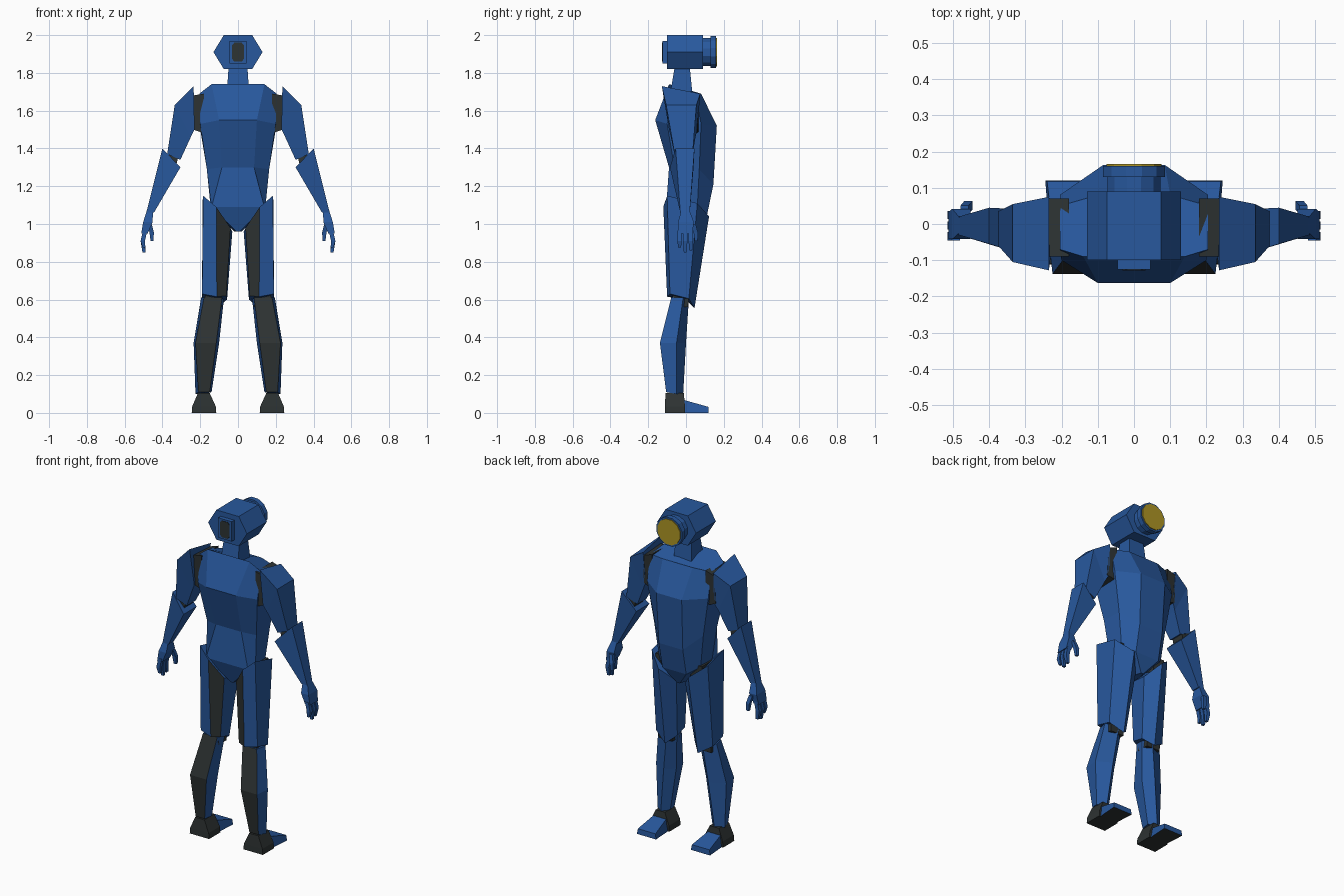
import bpy, bmesh, math
from mathutils import Vector


def mat(name, rgb):
    m = bpy.data.materials.new(name)
    m.diffuse_color = (*rgb, 1)
    return m


BLUE = mat("blue armour", (0.021, 0.098, 0.34))
DARK = mat("dark joint", (0.027, 0.033, 0.033))
YELLOW = mat("yellow lens", (0.42, 0.30, 0.018))


def loft(name, rings, mats=(BLUE,), dark_sides=(), dark_sole=False):
    """Skin equal-length rings of points, cap both ends, flat faces."""
    bm = bmesh.new()
    vs = [[bm.verts.new(p) for p in r] for r in rings]
    n = len(vs[0])
    for a, b in zip(vs, vs[1:]):
        for j in range(n):
            k = (j + 1) % n
            f = bm.faces.new((a[j], a[k], b[k], b[j]))
            f.material_index = 1 if j in dark_sides else 0
    bm.faces.new(vs[0])
    bm.faces.new(vs[-1])
    bmesh.ops.recalc_face_normals(bm, faces=bm.faces[:])
    if dark_sole:
        for f in bm.faces:
            f.normal_update()
            if f.normal.z < -0.9:
                f.material_index = 1
    me = bpy.data.meshes.new(name)
    bm.to_mesh(me)
    bm.free()
    for m in mats:
        me.materials.append(m)
    ob = bpy.data.objects.new(name, me)
    bpy.context.collection.objects.link(ob)
    return ob


def pair(name, rings, **kw):
    """Build a right-hand part and its mirrored twin."""
    for side, s in (("right", 1), ("left", -1)):
        loft(f"{side}_{name}", [[(s * x, y, z) for x, y, z in r] for r in rings], **kw)


def rect(x0, x1, y0, y1, z):
    return [(x0, y0, z), (x1, y0, z), (x1, y1, z), (x0, y1, z)]


def prism_y(name, pts, y0, y1, m):
    return loft(name, [[(x, y, z) for x, z in pts] for y in (y0, y1)], mats=(m,))


def ngon(r, n, z):
    return [(r * math.cos(math.tau * (i + .5) / n), z + r * math.sin(math.tau * (i + .5) / n))
            for i in range(n)]


def symmetric(half):
    """Close a half ring by mirroring it over x = 0."""
    return half + [(-x, y, z) for x, y, z in reversed(half)]


# head: hexagonal housing, vent plate and lens barrel
HZ = 1.91
prism_y("head", [(-.13, HZ), (-.075, 2.0), (.075, 2.0), (.13, HZ), (.075, 1.82), (-.075, 1.82)],
        -.10, .09, BLUE)
prism_y("head_plate", [(-.045, 1.85), (.045, 1.85), (.045, 1.97), (-.045, 1.97)], -.125, -.10, BLUE)
prism_y("head_vent", [(-.032, 1.875), (-.02, 1.86), (.02, 1.86), (.032, 1.875),
                      (.032, 1.945), (.02, 1.96), (-.02, 1.96), (-.032, 1.945)], -.128, -.124, DARK)
prism_y("lens_barrel", ngon(.076, 12, HZ), .09, .13, BLUE)
prism_y("lens_rim", ngon(.088, 12, HZ), .13, .16, BLUE)
prism_y("lens", ngon(.078, 12, HZ), .159, .165, YELLOW)

# neck
loft("neck", [rect(-.06, .06, -.085, .035, 1.68), rect(-.05, .05, -.06, .02, 1.83)])

# torso: shoulders, chest, ribs, waist, pelvis point
loft("torso", [symmetric(h) for h in (
    [(.14, -.09, 1.74), (.205, -.07, 1.69), (.205, .05, 1.68), (.10, .08, 1.69)],
    [(.10, -.163, 1.55), (.20, -.10, 1.53), (.205, .08, 1.53), (.085, .163, 1.52)],
    [(.085, -.09, 1.30), (.165, -.06, 1.29), (.165, .07, 1.29), (.08, .145, 1.21)],
    [(.14, -.105, 1.09), (.145, -.04, 1.09), (.14, .06, 1.09), (.08, .112, 1.05)],
    [(.008, -.06, .96), (.02, -.03, .96), (.02, .03, .96), (.008, .07, .96)])])

# shoulder joints
pair("shoulder_joint", [
    [(.18, -.09, 1.69), (.18, .07, 1.69), (.18, .07, 1.48), (.18, -.09, 1.48)],
    [(.24, -.09, 1.68), (.24, .07, 1.67), (.24, .06, 1.50), (.24, -.08, 1.50)]], mats=(DARK,))

# upper arms
pair("upper_arm", [
    [(.235, -.128, 1.73), (.235, .075, 1.69), (.23, .06, 1.50), (.23, -.09, 1.50)],
    [(.335, -.105, 1.63), (.335, .055, 1.63), (.25, .05, 1.46), (.25, -.08, 1.46)],
    [(.375, -.06, 1.37), (.375, .035, 1.37), (.305, .03, 1.34), (.305, -.055, 1.34)]])

# elbows
pair("elbow", [rect(.31, .37, -.05, .03, 1.38), rect(.33, .385, -.05, .03, 1.30)], mats=(DARK,))

# forearms
pair("forearm", [
    [(.40, -.055, 1.40), (.40, .045, 1.40), (.305, .04, 1.30), (.305, -.085, 1.30)],
    [(.485, -.03, 1.06), (.485, .02, 1.06), (.445, .02, 1.06), (.445, -.03, 1.06)]])

# hands with three fingers and a thumb
pair("palm", [rect(.45, .48, -.022, .015, 1.08), rect(.452, .502, -.042, .042, 1.01),
              rect(.478, .512, -.042, .034, .95)])


def digit(name, points, w):
    rings = [rect(x - w * t, x + w * t, y - w * t, y + w * t, z)
             for (x, y, z), t in zip(points, (1, 1.05, .7))]
    pair(name, rings)


for i, (y, tip) in enumerate(((-.034, .875), (-.004, .85), (.025, .86))):
    digit(f"finger_{i + 1}", [(.492, y, .965), (.504, y, .91), (.498, y, tip)], .011)
digit("thumb", [(.468, .04, 1.0), (.457, .052, .955), (.455, .054, .91)], .011)

# thighs with a dark inset side
pair("thigh", [
    [(.185, -.10, 1.15), (.115, -.12, 1.09), (.04, -.075, .98), (.03, .05, .96),
     (.10, .122, 1.04), (.188, .06, 1.11)],
    [(.19, -.085, .63), (.112, -.10, .615), (.062, -.08, .62), (.058, 0, .60),
     (.11, .045, .555), (.19, .015, .605)]], mats=(BLUE, DARK), dark_sides=(1,))

# hip joints between thigh and torso
pair("hip_joint", [rect(.08, .155, -.07, .07, 1.0), rect(.08, .155, -.07, .07, 1.10)], mats=(DARK,))

# knees
pair("knee", [rect(.085, .175, -.065, .01, .56), rect(.085, .175, -.075, .02, .66)], mats=(DARK,))

# shins with a dark calf side
pair("shin", [
    [(.18, -.078, .61), (.085, -.078, .61), (.075, -.02, .60), (.12, .015, .60), (.195, -.015, .61)],
    [(.225, -.138, .37), (.115, -.138, .37), (.10, -.05, .37), (.15, .0, .37), (.235, -.05, .37)],
    [(.21, -.105, .11), (.15, -.105, .11), (.14, -.05, .11), (.18, -.015, .10), (.225, -.05, .10)]],
    mats=(BLUE, DARK), dark_sides=(0,))

# feet: dark heel block and blue toe wedge with a dark sole
pair("heel", [rect(.115, .245, -.112, -.005, 0), rect(.118, .242, -.112, -.005, .035),
              rect(.15, .212, -.108, -.012, .105)], mats=(DARK,))
pair("toe", [
    [(.125, -.01, 0), (.235, -.01, 0), (.225, -.01, .068), (.14, -.01, .068)],
    [(.117, .12, 0), (.245, .12, 0), (.24, .118, .032), (.122, .118, .032)]],
    mats=(BLUE, DARK), dark_sole=True)
